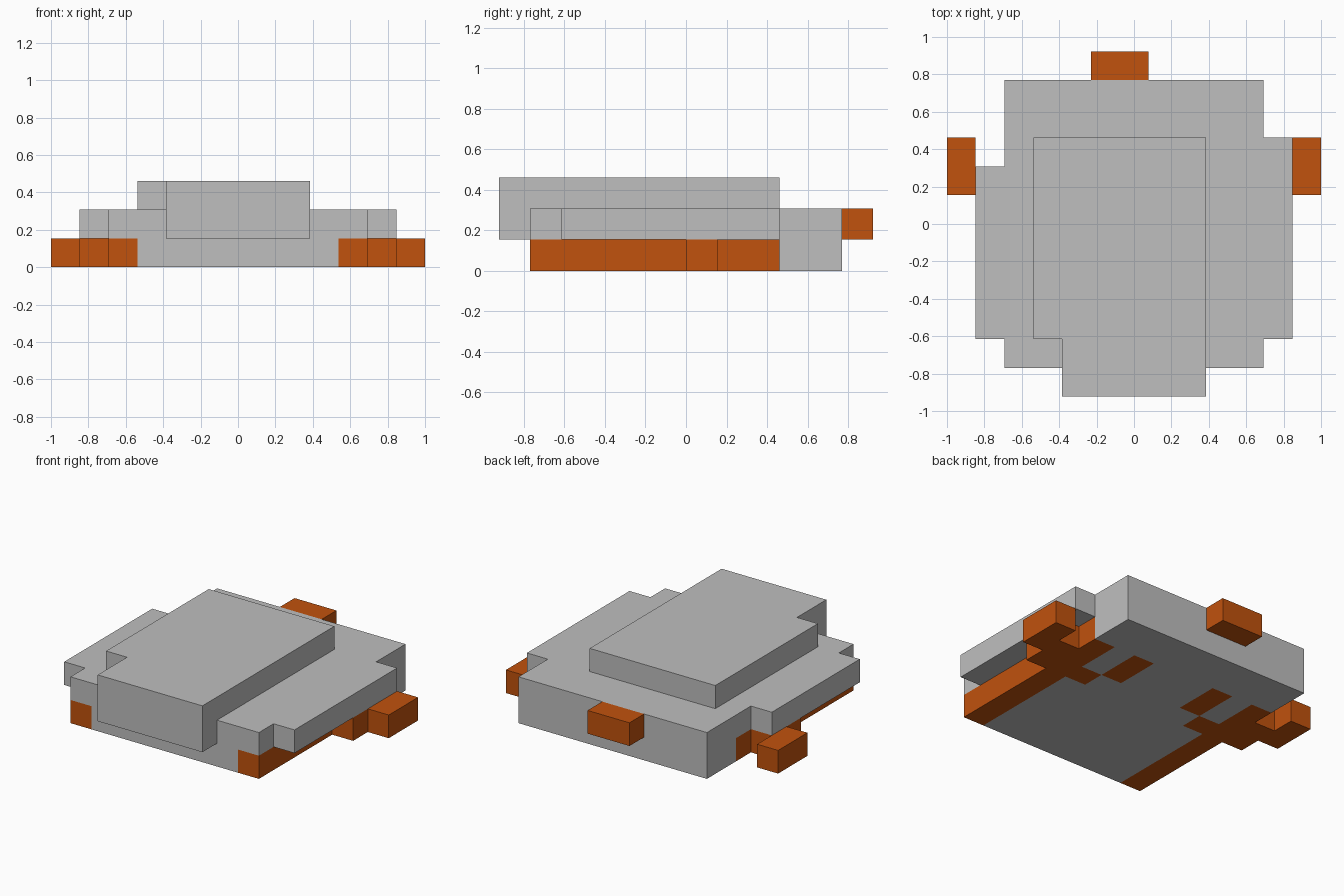
import bpy, bmesh, math
from mathutils import Vector

cube = bpy.data.objects.get("Cube")
if cube:
    bpy.data.objects.remove(cube, do_unlink=True)

U = 2 / 13  # size of one block


def material(name, rgb):
    m = bpy.data.materials.new(name)
    m.use_nodes = True
    m.diffuse_color = (*rgb, 1)
    m.node_tree.nodes["Principled BSDF"].inputs["Base Color"].default_value = (*rgb, 1)
    return m


GREY = material("light grey", (0.52, 0.52, 0.52))
ORANGE = material("burnt orange", (0.533, 0.084, 0.004))


def blocks(x0, x1, y0, y1, z0, z1):
    """All unit blocks inside a box, keyed by their lowest corner."""
    return {(x0 + i, y0 + j, z0 + k)
            for i in range(int(x1 - x0))
            for j in range(int(y1 - y0))
            for k in range(int(z1 - z0))}


parts = {}

# Runners, feet and belly pads, the same on both sides
limbs = {
    "runner": (3.5, 4.5, -5, 3),
    "ankle": (4.5, 5.5, 0, 2),
    "foot": (5.5, 6.5, 1, 3),
    "runner_stub": (2.5, 3.5, 0, 1),
    "belly_pad": (1.5, 2.5, 1, 3),
}
for name, (x0, x1, y0, y1) in limbs.items():
    parts[name + "_left"] = (blocks(x0, x1, y0, y1, 0, 1), ORANGE)
    parts[name + "_right"] = (blocks(-x1, -x0, y0, y1, 0, 1), ORANGE)
parts["tail"] = (blocks(-1.5, 0.5, 5, 6, 1, 2), ORANGE)

# Belly fills the bottom layer around the orange blocks
orange = set().union(*(p[0] for p in parts.values()))
parts["belly"] = (blocks(-4.5, 4.5, -5, 5, 0, 1) - orange, GREY)

# Wide middle layer, with a shorter ledge on the right
parts["body"] = (blocks(-4.5, 4.5, -5, 5, 1, 2)
                 | blocks(4.5, 5.5, -4, 3, 1, 2)
                 | blocks(-5.5, -4.5, -4, 2, 1, 2), GREY)

# Raised back plate and overhanging head
parts["back_plate"] = (blocks(-3.5, 2.5, -4, 3, 2, 3), GREY)
parts["head"] = (blocks(-2.5, 2.5, -6, -5, 1, 3) | blocks(-2.5, 2.5, -5, -4, 2, 3), GREY)

filled = set().union(*(p[0] for p in parts.values()))


def build(name, cells, mat):
    """Skin the outer sides of the blocks, then merge flat areas."""
    bm = bmesh.new()
    for c in cells:
        centre = Vector(c) + Vector((0.5, 0.5, 0.5))
        for axis in range(3):
            for sign in (-1, 1):
                n = Vector((0, 0, 0))
                n[axis] = sign
                if tuple(Vector(c) + n) in filled:
                    continue
                u = Vector((0, 0, 0))
                u[(axis + 1) % 3] = 0.5
                v = n.cross(u)
                mid = centre + n * 0.5
                bm.faces.new([bm.verts.new((mid + p) * U)
                              for p in (-u - v, u - v, u + v, v - u)])
    bmesh.ops.remove_doubles(bm, verts=bm.verts, dist=0.001)
    bmesh.ops.dissolve_limit(bm, angle_limit=math.radians(1),
                             verts=bm.verts, edges=bm.edges)
    mesh = bpy.data.meshes.new(name)
    bm.to_mesh(mesh)
    bm.free()
    mesh.materials.append(mat)
    bpy.context.collection.objects.link(bpy.data.objects.new(name, mesh))


for name, (cells, mat) in parts.items():
    build(name, cells, mat)
